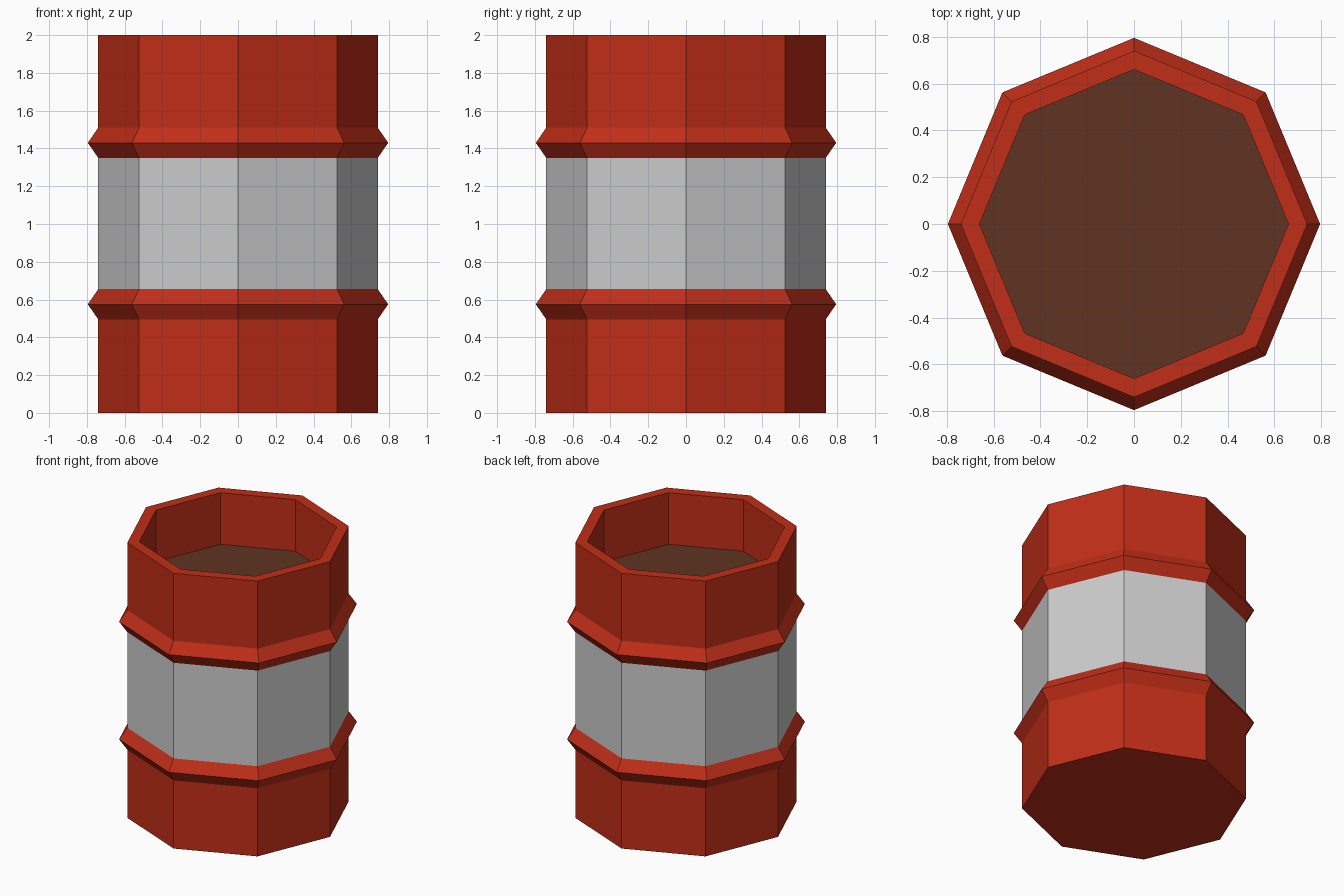
import bpy, bmesh
from math import cos, sin, pi

if "Cube" in bpy.data.objects:
    bpy.data.objects.remove(bpy.data.objects["Cube"])

SIDES = 8
R, RIB, INNER = 0.74, 0.795, 0.66


def material(name, color):
    m = bpy.data.materials.new(name)
    m.diffuse_color = (*color, 1)
    m.use_nodes = True
    m.node_tree.nodes["Principled BSDF"].inputs["Base Color"].default_value = m.diffuse_color
    return m


def lathe(name, profile, mat=None, cap_start=False):
    """Turn a (radius, z) profile, listed upward on the outside, into an octagonal shell."""
    bm = bmesh.new()
    rings = [[bm.verts.new((r * cos(2 * pi * i / SIDES), r * sin(2 * pi * i / SIDES), z))
              for i in range(SIDES)] for r, z in profile]
    for a, b in zip(rings, rings[1:]):
        for i in range(SIDES):
            j = (i + 1) % SIDES
            bm.faces.new((a[i], a[j], b[j], b[i]))
    if cap_start:
        bm.faces.new(rings[0][::-1])
    mesh = bpy.data.meshes.new(name)
    bm.to_mesh(mesh)
    bm.free()
    if mat:
        mesh.materials.append(mat)
    obj = bpy.data.objects.new(name, mesh)
    bpy.context.collection.objects.link(obj)
    return obj


def rib(z):
    return [(R, z - 0.08), (RIB, z), (R, z + 0.08)]


red = material("red_paint", (0.53, 0.027, 0.009))
brown = material("dark_brown", (0.113, 0.034, 0.016))

# Lower drum with closed bottom and rib
lathe("lower_drum", [(R, 0)] + rib(0.575), red, cap_start=True)

# Plain grey band round the middle
lathe("middle_band", [(R, 0.655), (R, 1.35)])

# Upper drum with rib, thick rim and inner wall
lathe("upper_drum", rib(1.43) + [(R, 2), (INNER, 2), (INNER, 1.625)], red)

# Contents surface inside the rim
bpy.ops.mesh.primitive_circle_add(vertices=SIDES, radius=INNER, fill_type='NGON',
                                  location=(0, 0, 1.625))
contents = bpy.context.object
contents.name = "contents"
contents.data.materials.append(brown)
